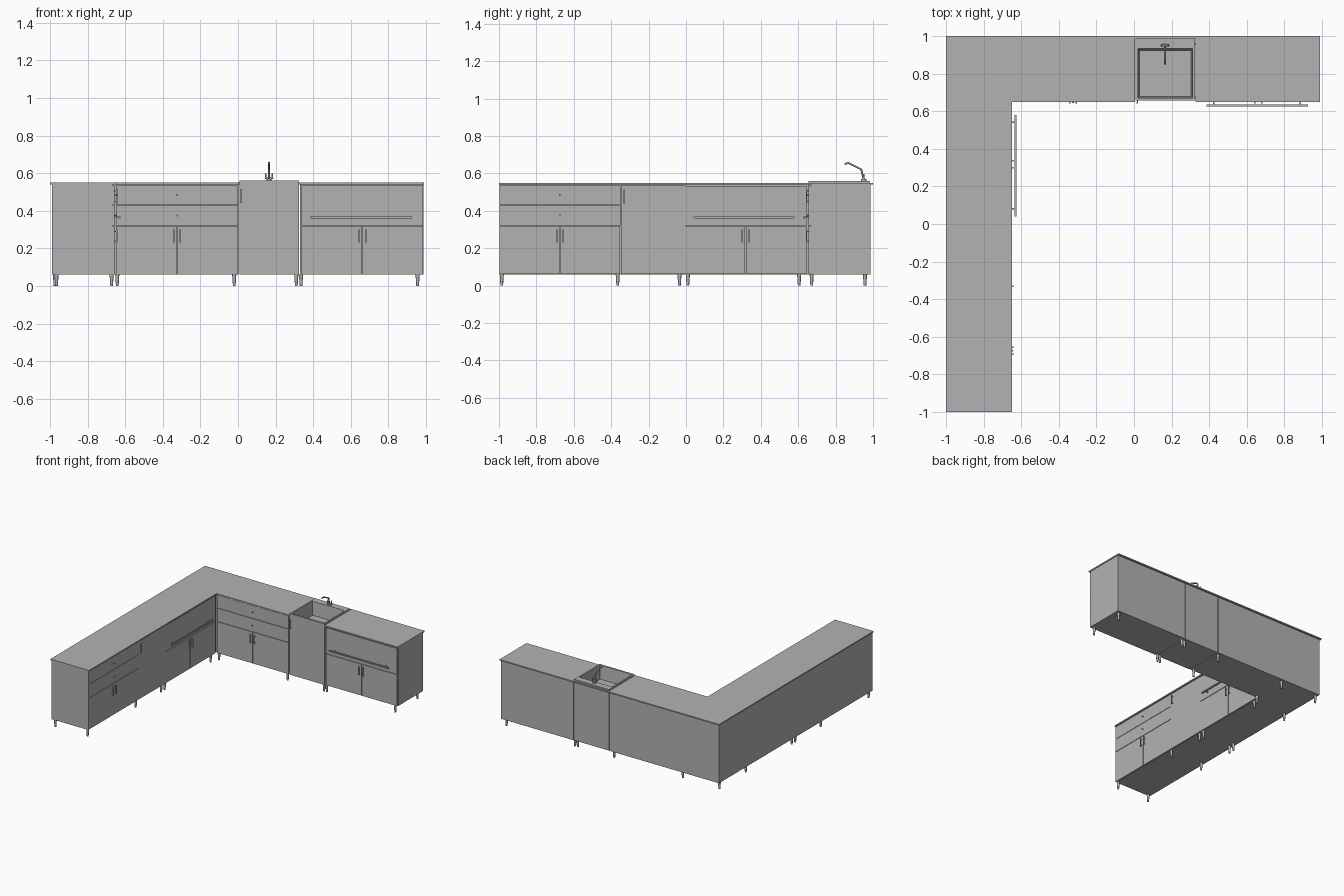
import bpy, bmesh
from math import radians
from mathutils import Vector

if "Cube" in bpy.data.objects:
    bpy.data.objects.remove(bpy.data.objects["Cube"])

grey = bpy.data.materials.new("cabinet_grey")
grey.use_nodes = True
colour = (0.45, 0.45, 0.45, 1)
grey.diffuse_color = colour
grey.node_tree.nodes["Principled BSDF"].inputs["Base Color"].default_value = colour


def finish(name, bm, smooth=False):
    bmesh.ops.recalc_face_normals(bm, faces=bm.faces)
    mesh = bpy.data.meshes.new(name)
    bm.to_mesh(mesh)
    bm.free()
    obj = bpy.data.objects.new(name, mesh)
    bpy.context.collection.objects.link(obj)
    mesh.materials.append(grey)
    if smooth:
        bpy.ops.object.select_all(action="DESELECT")
        obj.select_set(True)
        bpy.context.view_layer.objects.active = obj
        bpy.ops.object.shade_smooth_by_angle(angle=radians(35))
    return obj


def box_mesh(a, b):
    bm = bmesh.new()
    bmesh.ops.create_cube(bm, size=1)
    a, b = Vector(a), Vector(b)
    for v in bm.verts:
        v.co = Vector(((a[i] + b[i]) / 2 + v.co[i] * (b[i] - a[i]) for i in range(3)))
    return bm


def box(name, a, b):
    return finish(name, box_mesh(a, b))


def rod(name, a, b, r1, r2=None, sides=12):
    a, b = Vector(a), Vector(b)
    bm = bmesh.new()
    bmesh.ops.create_cone(bm, cap_ends=True, segments=sides, radius1=r1,
                          radius2=r2 or r1, depth=(b - a).length)
    turn = (b - a).to_track_quat("Z", "Y")
    for v in bm.verts:
        v.co = turn @ v.co + (a + b) / 2
    return finish(name, bm, True)


# Run frames: distance along the run, distance out of the front, height
def back_run(u, d, z):
    return (u, 0.656 - d, z)


def side_run(u, d, z):
    return (-0.656 + d, u, z)


BASE, TOP, SPLIT, GAP = 0.06, 0.54, 0.32, 0.004


def panel(name, run, u0, u1, z0, z1, gap=GAP):
    h = gap / 2
    box(name, run(u0 + h, -0.012, z0 + h), run(u1 - h, 0, z1 - h))


def pull(name, run, u, z0, z1):
    box(name, run(u - 0.004, 0.008, z0), run(u + 0.004, 0.014, z1))
    for z in (z0 + 0.01, z1 - 0.01):
        box(name + "_post", run(u - 0.003, 0, z - 0.003), run(u + 0.003, 0.009, z + 0.003))


def doors(prefix, run, u0, u1):
    mid = (u0 + u1) / 2
    panel(prefix + "_door_a", run, u0, mid, BASE, SPLIT)
    panel(prefix + "_door_b", run, mid, u1, BASE, SPLIT)
    for s in (-1, 1):
        pull(prefix + "_door_handle", run, mid + s * 0.018, 0.23, 0.3)


def drawer_unit(prefix, run, u0, u1):
    doors(prefix, run, u0, u1)
    for z0, z1 in ((SPLIT, 0.43), (0.43, TOP - 0.003)):
        panel(prefix + "_drawer", run, u0, u1, z0, z1, 0.003)
        u, z = (u0 + u1) / 2, (z0 + z1) / 2
        rod(prefix + "_drawer_knob", run(u, 0, z), run(u, 0.012, z), 0.003, 0.005)


def rail_unit(prefix, run, u0, u1):
    doors(prefix, run, u0, u1)
    panel(prefix + "_front", run, u0, u1, SPLIT, TOP - 0.005)
    a, b = u0 + 0.05, u0 + 0.59
    box(prefix + "_rail", run(a, 0.02, 0.36), run(b, 0.03, 0.37))
    for u in (a + 0.04, b - 0.04):
        box(prefix + "_rail_post", run(u - 0.004, 0, 0.361), run(u + 0.004, 0.021, 0.369))


# Carcasses
box("side_carcass", (-0.99, -0.998, BASE), (-0.667, 0.987, TOP))
box("back_left_carcass", (-0.667, 0.667, BASE), (0.002, 0.987, TOP))
box("back_right_carcass", (0.33, 0.667, BASE), (0.985, 0.987, TOP))

# Countertop
for name, a, b in (("side_countertop", (-1, -1), (-0.65, 1)),
                   ("left_countertop", (-0.65, 0.65), (0.004, 1)),
                   ("right_countertop", (0.328, 0.65), (0.99, 1)),
                   ("countertop_back_strip", (0.004, 0.987), (0.328, 1))):
    box(name, (*a, TOP), (*b, 0.55))

# Fronts
drawer_unit("side_drawers", side_run, -0.998, -0.35)
panel("side_single_door", side_run, -0.35, 0, BASE, TOP - 0.003)
pull("side_single_handle", side_run, -0.33, 0.44, 0.515)
rail_unit("side_oven", side_run, -0.01, 0.645)
drawer_unit("back_drawers", back_run, -0.65, 0.002)
rail_unit("back_oven", back_run, 0.335, 0.985)
pull("sink_door_handle", back_run, 0.018, 0.44, 0.515)

# Sink cabinet with the basin sunk into its top
bm = box_mesh((0.008, 0.656, BASE), (0.324, 0.985, 0.56))
top = max(bm.faces, key=lambda f: f.calc_center_median().z)
bmesh.ops.inset_individual(bm, faces=[top], thickness=0.02)
for v in top.verts:
    v.co.x = 0.02 if v.co.x < 0.16 else 0.312
    v.co.y = 0.67 if v.co.y < 0.8 else 0.932
floor = bmesh.ops.extrude_discrete_faces(bm, faces=[top])["faces"][0]
centre = floor.calc_center_median()
for v in floor.verts:
    v.co = centre + (v.co - centre) * 0.93
    v.co.z -= 0.11
finish("sink_cabinet", bm)

# Tap
tap_x = 0.165
rod("tap_base", (tap_x, 0.95, 0.56), (tap_x, 0.95, 0.57), 0.014)
path = [(0.95, 0.565), (0.937, 0.622), (0.868, 0.656), (0.848, 0.65)]
for (y0, z0), (y1, z1) in zip(path, path[1:]):
    rod("tap_spout", (tap_x, y0, z0), (tap_x, y1, z1), 0.005)
box("tap_bar", (tap_x - 0.02, 0.945, 0.572), (tap_x + 0.02, 0.955, 0.58))
for s in (-1, 1):
    x = tap_x + s * 0.017
    rod("tap_valve", (x, 0.95, 0.57), (x, 0.95, 0.598), 0.006, 0.003)

# Legs
side_legs = [(x, y) for x in (-0.965, -0.672) for y in (-0.985, -0.365, -0.035, 0.01, 0.605)]
back_legs = [(x, y) for x in (-0.642, -0.02, 0.31, 0.335, 0.955) for y in (0.662 + 0.01, 0.957)]
for x, y in side_legs + back_legs + [(-0.973, 0.957)]:
    rod("leg", (x, y, 0), (x, y, BASE), 0.007, 0.011)
